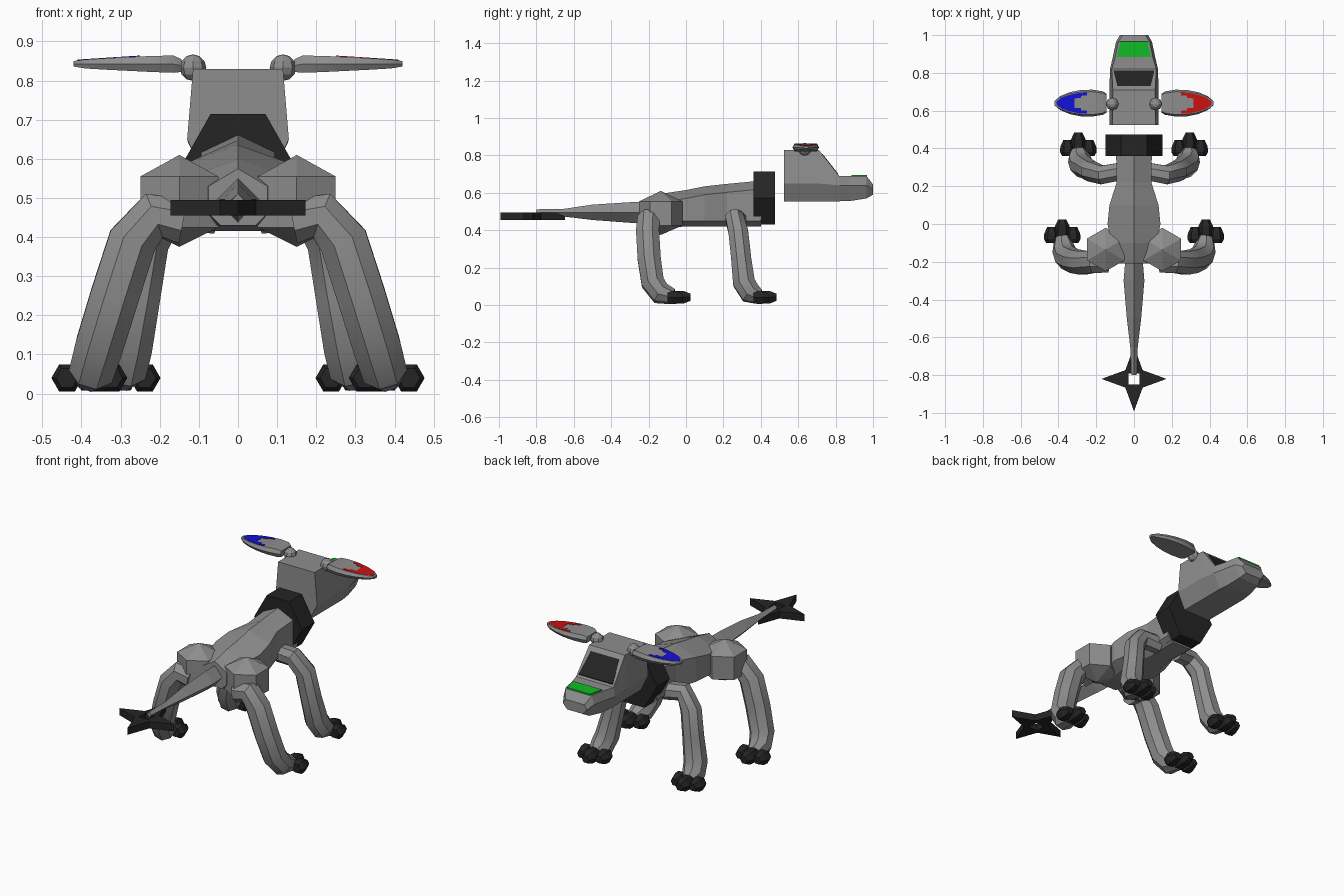
import bpy, bmesh, math
from mathutils import Vector

if "Cube" in bpy.data.objects:
    bpy.data.objects.remove(bpy.data.objects["Cube"])


def material(name, rgb):
    m = bpy.data.materials.new(name)
    m.diffuse_color = (*rgb, 1)
    m.use_nodes = True
    m.node_tree.nodes["Principled BSDF"].inputs["Base Color"].default_value = m.diffuse_color
    return m


GREY = material("mid grey", (0.27, 0.27, 0.27))
DARK = material("charcoal", (0.018, 0.018, 0.018))
RED = material("red", (0.6, 0.006, 0.006))
BLUE = material("blue", (0.006, 0.006, 0.65))
GREEN = material("green", (0.006, 0.5, 0.02))


def finish(name, bm, mat, smooth=None):
    bmesh.ops.recalc_face_normals(bm, faces=bm.faces)
    me = bpy.data.meshes.new(name)
    bm.to_mesh(me)
    bm.free()
    me.materials.append(mat)
    ob = bpy.data.objects.new(name, me)
    bpy.context.collection.objects.link(ob)
    if smooth:
        bpy.ops.object.select_all(action='DESELECT')
        ob.select_set(True)
        bpy.context.view_layer.objects.active = ob
        bpy.ops.object.shade_smooth_by_angle(angle=math.radians(smooth))
    return ob


def loft(name, rings, mat, smooth=None):
    """Skin a list of equal-length point rings and cap both ends."""
    bm = bmesh.new()
    rows = [[bm.verts.new(p) for p in r] for r in rings]
    n = len(rows[0])
    for a, b in zip(rows, rows[1:]):
        for i in range(n):
            j = (i + 1) % n
            bm.faces.new((a[i], a[j], b[j], b[i]))
    bm.faces.new(rows[0])
    bm.faces.new(rows[-1])
    return finish(name, bm, mat, smooth)


def mirrored(half):
    """Complete a right-hand (x, z) outline listed from top to bottom."""
    return half + [(-x, z) for x, z in reversed(half) if x > 0]


def tube(name, path, sides, mat, smooth):
    """Sweep a polygon along (point, radius) pairs with a carried frame."""
    pts = [Vector(p) for p, r in path]
    u, rings = Vector((0, 1, 0)), []
    for i, (p, r) in enumerate(path):
        t = (pts[min(i + 1, len(pts) - 1)] - pts[max(i - 1, 0)]).normalized()
        u = (u - t * u.dot(t)).normalized()
        v = t.cross(u)
        angs = [2 * math.pi * (k + 0.5) / sides for k in range(sides)]
        rings.append([pts[i] + r * (u * math.cos(a) + v * math.sin(a)) for a in angs])
    return loft(name, rings, mat, smooth)


def plate(name, pts, mat, depth=0.006):
    bm = bmesh.new()
    f = bm.faces.new([bm.verts.new(p) for p in pts])
    ext = bmesh.ops.extrude_face_region(bm, geom=[f], use_keep_orig=True)
    for v in ext["geom"]:
        if isinstance(v, bmesh.types.BMVert):
            v.co.z -= depth
    return finish(name, bm, mat)


# Torso: ridged back and flat belly, rows are (y, half width, top, bottom)
torso = [(-0.21, 0.075, 0.575, 0.43), (-0.10, 0.12, 0.60, 0.415), (0.0, 0.14, 0.615, 0.42),
         (0.10, 0.13, 0.635, 0.42), (0.22, 0.092, 0.648, 0.42), (0.40, 0.095, 0.665, 0.42)]
loft("torso", [[(x, y, z) for x, z in mirrored(
    [(0, t), (w, t - 0.045), (w, b + 0.03), (0.6 * w, b)])] for y, w, t, b in torso], GREY)

# Collar: hexagonal block at the neck
loft("collar", [[(x, y, z) for x, z in mirrored(
    [(0.07, 0.715), (0.15, 0.573), (0.07, 0.43)])] for y in (0.36, 0.475)], DARK)

# Head: rows are (y, top z, top w, mid z, mid w, bottom z, bottom w)
head = [(0.525, 0.83, 0.115, 0.65, 0.13, 0.555, 0.085), (0.71, 0.83, 0.112, 0.65, 0.13, 0.555, 0.085),
        (0.82, 0.69, 0.118, 0.64, 0.127, 0.555, 0.085), (0.88, 0.69, 0.10, 0.64, 0.113, 0.557, 0.078),
        (0.965, 0.69, 0.083, 0.64, 0.095, 0.57, 0.065), (1.0, 0.645, 0.06, 0.62, 0.075, 0.59, 0.05)]
loft("head", [[(x, y, z) for x, z in mirrored([(tw, tz), (mw, mz), (bw, bz)])]
              for y, tz, tw, mz, mw, bz, bw in head], GREY)


def brow(y):
    return 0.83 - (y - 0.71) * 0.14 / 0.11 + 0.004


plate("forehead_window", [(-0.088, 0.73, brow(0.73)), (0.088, 0.73, brow(0.73)),
                          (0.108, 0.812, brow(0.812)), (-0.108, 0.812, brow(0.812))], DARK)
plate("nose_panel", [(-0.09, 0.885, 0.696), (0.09, 0.885, 0.696),
                     (0.072, 0.967, 0.696), (-0.072, 0.967, 0.696)], GREEN, 0.008)

# Tail: diamond section, rows are (y, half width, bottom, top)
tail = [(-0.18, 0.045, 0.435, 0.55), (-0.30, 0.055, 0.44, 0.55), (-0.50, 0.038, 0.455, 0.537),
        (-0.65, 0.02, 0.473, 0.515), (-0.80, 0.014, 0.48, 0.512)]
loft("tail", [[(0, y, t), (w, y, (t + b) / 2), (0, y, b), (-w, y, (t + b) / 2)]
              for y, w, b, t in tail], GREY)

# Tail star: four points around a small square hole
bm = bmesh.new()


def polar(r, deg):
    a = math.radians(deg)
    return bm.verts.new((r * math.cos(a), -0.82 + r * math.sin(a), 0.495))


notch = [polar(0.065, 45 + 90 * k) for k in range(4)]
hole = [polar(0.042, 45 + 90 * k) for k in range(4)]
for k in range(4):
    bm.faces.new((hole[k - 1], notch[k - 1], polar(0.172, 90 * k), notch[k], hole[k]))
ext = bmesh.ops.extrude_face_region(bm, geom=bm.faces[:], use_keep_orig=True)
for v in ext["geom"]:
    if isinstance(v, bmesh.types.BMVert):
        v.co.z -= 0.04
finish("tail_star", bm, DARK)

# Leg centre lines with radii
rear_leg = [((0.14, -0.20, 0.44), 0.062), ((0.215, -0.20, 0.455), 0.064), ((0.27, -0.205, 0.39), 0.067),
            ((0.315, -0.197, 0.25), 0.067), ((0.355, -0.178, 0.12), 0.066),
            ((0.372, -0.135, 0.062), 0.062), ((0.38, -0.07, 0.045), 0.042)]
front_leg = [((0.06, 0.28, 0.455), 0.05), ((0.17, 0.26, 0.465), 0.053), ((0.228, 0.28, 0.39), 0.057),
             ((0.252, 0.295, 0.25), 0.058), ((0.278, 0.31, 0.12), 0.064),
             ((0.29, 0.345, 0.064), 0.062), ((0.294, 0.39, 0.045), 0.042)]

# Ear pad rows: (x, half depth, bottom, top)
pad = [(0.145, 0.05, 0.822, 0.855), (0.165, 0.062, 0.82, 0.864), (0.22, 0.071, 0.822, 0.863),
       (0.28, 0.07, 0.825, 0.86), (0.34, 0.058, 0.828, 0.857), (0.39, 0.037, 0.831, 0.854),
       (0.42, 0.012, 0.836, 0.85)]
patch = [(0.25, 0.062), (0.29, 0.06), (0.34, 0.049), (0.385, 0.032), (0.41, 0.008)]
patch += [(x, -y) for x, y in reversed(patch)]
patch += [(0.25, -0.045), (0.28, -0.043), (0.28, -0.03), (0.315, -0.028),
          (0.315, 0.028), (0.28, 0.03), (0.28, 0.043), (0.25, 0.045)]

for s, side in ((1, "right"), (-1, "left")):
    # Hip: six-sided gem
    bm = bmesh.new()
    rim = [[bm.verts.new((s * 0.15 + 0.115 * math.cos(a), -0.135 + 0.115 * math.sin(a), z))
            for a in [math.radians(30 + 60 * k) for k in range(6)]] for z in (0.425, 0.555)]
    tips = [bm.verts.new((s * 0.15, -0.135, z)) for z in (0.375, 0.61)]
    for i in range(6):
        j = (i + 1) % 6
        bm.faces.new((rim[0][i], rim[0][j], rim[1][j], rim[1][i]))
        for ring, tip in zip(rim, tips):
            bm.faces.new((ring[i], ring[j], tip))
    finish(side + "_hip", bm, GREY)

    # Legs with three toes each
    for part, path, fx, fy in (("rear", rear_leg, 0.38, -0.10), ("front", front_leg, 0.295, 0.36)):
        tube(f"{side}_{part}_leg", [((s * x, y, z), r) for (x, y, z), r in path], 8, GREY, 32)
        for k, (dx, y0, y1, z) in enumerate(((-0.057, 0.0, 0.085, 0.04), (0, 0.0, 0.124, 0.042),
                                             (0.057, 0.0, 0.085, 0.04))):
            rings = [[(s * (fx + dx) + r * math.cos(math.radians(60 * i)), fy + y,
                       z + r * math.sin(math.radians(60 * i))) for i in range(6)]
                     for y, r in ((y0, 0.028), (y0 + 0.02, 0.04), (y1 - 0.035, 0.038), (y1, 0.022))]
            loft(f"{side}_{part}_toe_{k + 1}", rings, DARK)

    # Ear knob, pad and painted tip
    bm = bmesh.new()
    bmesh.ops.create_uvsphere(bm, u_segments=8, v_segments=6, radius=0.034)
    bmesh.ops.translate(bm, verts=bm.verts, vec=(s * 0.115, 0.635, 0.833))
    finish(side + "_ear_knob", bm, GREY)
    loft(side + "_ear_pad", [[(s * x, 0.64 + y, z) for y, z in (
        (-0.85 * w, t), (0.85 * w, t), (w, (t + b) / 2), (0.85 * w, b), (-0.85 * w, b), (-w, (t + b) / 2))]
        for x, w, b, t in pad], GREY, 30)
    plate(side + "_ear_paint", [(s * x, 0.64 + y * 0.9, 0.866 - (x - 0.22) * 0.065) for x, y in patch],
          RED if s > 0 else BLUE)
